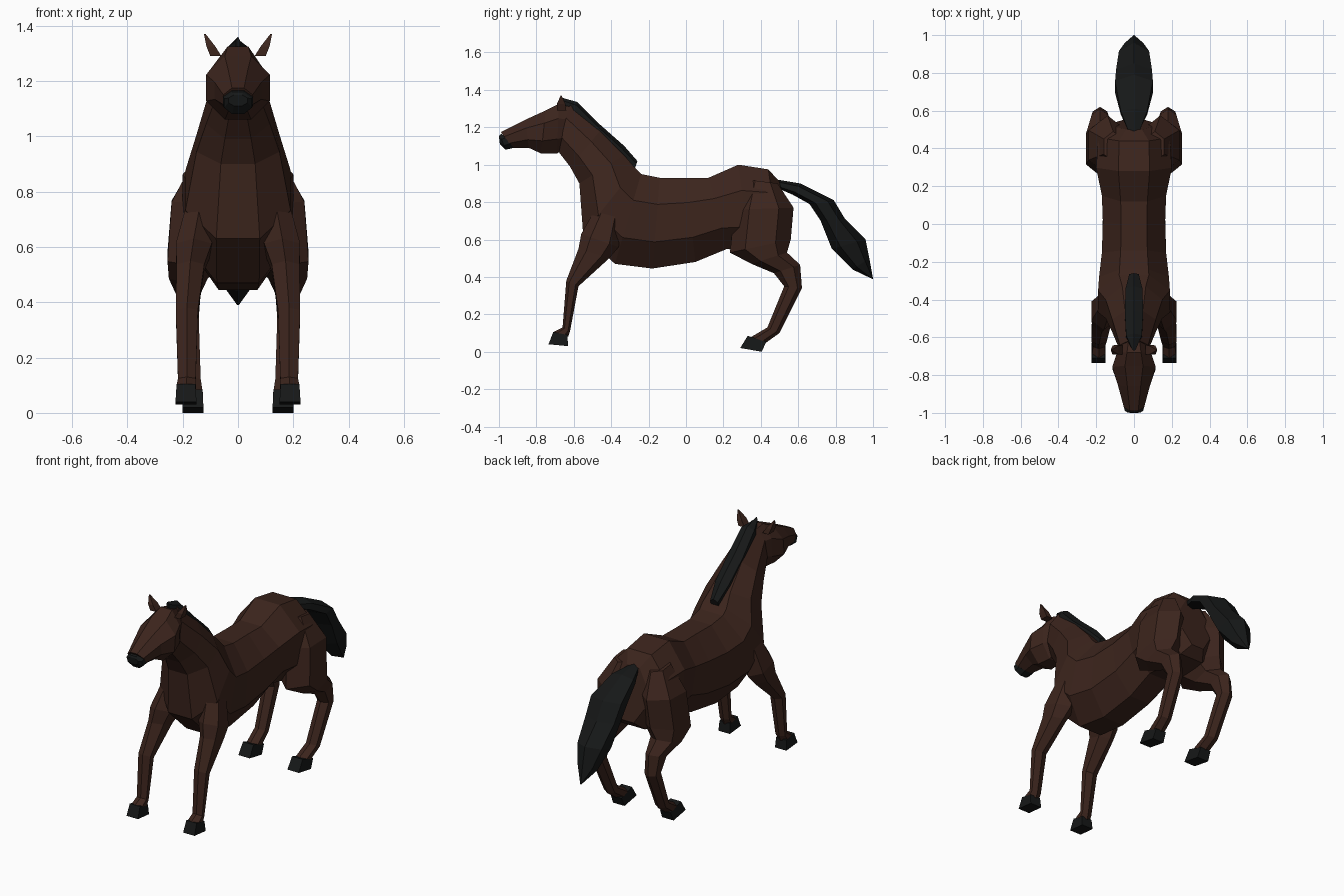
import bpy, bmesh, math


def material(name, rgb):
    m = bpy.data.materials.new(name)
    m.diffuse_color = (*rgb, 1)
    return m


BROWN = material("brown_coat", (0.045, 0.018, 0.012))
BLACK = material("black_hair", (0.008, 0.009, 0.009))


def loft(name, stations, mat, sides=8, mirror=False):
    """Skin flat rings; each station is (y, z) edge, (y, z) opposite edge, half width, x centre."""
    angles = [math.tau * (i + 0.5) / sides for i in range(sides)]
    mc = max(abs(math.cos(a)) for a in angles)
    ms = max(abs(math.sin(a)) for a in angles)
    bm = bmesh.new()
    rings = []
    for y1, z1, y2, z2, w, *x in stations:
        cx = x[0] if x else 0
        ring = []
        for a in angles:
            t = math.sin(a) / ms / 2
            ring.append(bm.verts.new((cx + w * math.cos(a) / mc,
                                      (y1 + y2) / 2 + t * (y1 - y2),
                                      (z1 + z2) / 2 + t * (z1 - z2))))
        rings.append(ring)
    for a, b in zip(rings, rings[1:]):
        for i in range(sides):
            j = (i + 1) % sides
            bm.faces.new((a[i], a[j], b[j], b[i]))
    bm.faces.new(rings[0])
    bm.faces.new(rings[-1])
    bmesh.ops.recalc_face_normals(bm, faces=bm.faces)
    mesh = bpy.data.meshes.new(name)
    bm.to_mesh(mesh)
    bm.free()
    mesh.materials.append(mat)
    ob = bpy.data.objects.new(name, mesh)
    bpy.context.collection.objects.link(ob)
    if mirror:
        ob.modifiers.new("mirror", 'MIRROR').use_mirror_merge = False
    return ob


# Torso and neck, from rump to throat
loft("body_and_neck", [
    (0.50, 0.91, 0.555, 0.60, 0.10),
    (0.44, 0.975, 0.50, 0.55, 0.19),
    (0.28, 1.00, 0.34, 0.53, 0.20),
    (0.12, 0.93, 0.22, 0.55, 0.17),
    (0.00, 0.93, 0.05, 0.48, 0.165),
    (-0.14, 0.93, -0.18, 0.445, 0.17),
    (-0.24, 0.95, -0.38, 0.47, 0.185),
    (-0.27, 0.98, -0.55, 0.63, 0.19),
    (-0.33, 1.05, -0.57, 0.90, 0.15),
    (-0.46, 1.18, -0.62, 0.99, 0.115),
    (-0.62, 1.32, -0.69, 1.08, 0.075)], BROWN)

# Head with wide jaw and tapered nose
loft("head", [
    (-0.62, 1.31, -0.66, 1.08, 0.07),
    (-0.68, 1.325, -0.69, 1.06, 0.09),
    (-0.75, 1.29, -0.775, 1.06, 0.115),
    (-0.86, 1.24, -0.84, 1.09, 0.085),
    (-0.99, 1.175, -0.93, 1.09, 0.053)], BROWN)
loft("muzzle", [
    (-0.985, 1.165, -0.92, 1.09, 0.054),
    (-0.995, 1.16, -0.965, 1.08, 0.05),
    (-1.00, 1.15, -0.995, 1.11, 0.035)], BLACK)

# Ears
loft("ears", [
    (-0.69, 1.29, -0.64, 1.29, 0.02, 0.08),
    (-0.69, 1.325, -0.645, 1.325, 0.016, 0.098),
    (-0.67, 1.37, -0.665, 1.37, 0.003, 0.12)], BROWN, 4, True)

# Mane along the crest
loft("mane", [
    (-0.67, 1.36, -0.66, 1.30, 0.008),
    (-0.58, 1.335, -0.61, 1.27, 0.042),
    (-0.46, 1.215, -0.50, 1.16, 0.048),
    (-0.33, 1.10, -0.38, 1.05, 0.045),
    (-0.26, 1.02, -0.28, 0.96, 0.025)], BLACK, 6)

# Tail sweeping back to a point
loft("tail", [
    (0.49, 0.92, 0.50, 0.87, 0.03),
    (0.61, 0.90, 0.57, 0.84, 0.07),
    (0.79, 0.81, 0.66, 0.79, 0.10),
    (0.85, 0.71, 0.72, 0.70, 0.095),
    (0.96, 0.60, 0.78, 0.55, 0.08),
    (0.98, 0.50, 0.89, 0.44, 0.05),
    (1.00, 0.39, 0.995, 0.39, 0.003)], BLACK, 6)

# Legs and hooves
loft("front_legs", [
    (-0.47, 0.79, -0.34, 0.74, 0.05, 0.13),
    (-0.56, 0.63, -0.36, 0.56, 0.065, 0.16),
    (-0.575, 0.55, -0.41, 0.50, 0.05, 0.172),
    (-0.64, 0.38, -0.575, 0.35, 0.04, 0.185),
    (-0.66, 0.13, -0.62, 0.11, 0.032, 0.185),
    (-0.71, 0.105, -0.63, 0.08, 0.035, 0.187)], BROWN, 6, True)
loft("front_hooves", [
    (-0.71, 0.105, -0.635, 0.09, 0.034, 0.188),
    (-0.735, 0.04, -0.63, 0.03, 0.038, 0.188)], BLACK, 4, True)
loft("hind_legs", [
    (0.33, 0.92, 0.49, 0.90, 0.05, 0.11),
    (0.26, 0.76, 0.575, 0.77, 0.10, 0.14),
    (0.235, 0.53, 0.56, 0.60, 0.10, 0.155),
    (0.35, 0.47, 0.54, 0.53, 0.07, 0.18),
    (0.47, 0.42, 0.61, 0.465, 0.045, 0.18),
    (0.525, 0.35, 0.62, 0.34, 0.038, 0.18),
    (0.435, 0.13, 0.50, 0.10, 0.035, 0.17),
    (0.35, 0.08, 0.43, 0.05, 0.036, 0.163)], BROWN, 6, True)
loft("hind_hooves", [
    (0.33, 0.085, 0.43, 0.055, 0.035, 0.163),
    (0.29, 0.02, 0.405, 0.0, 0.038, 0.163)], BLACK, 4, True)
